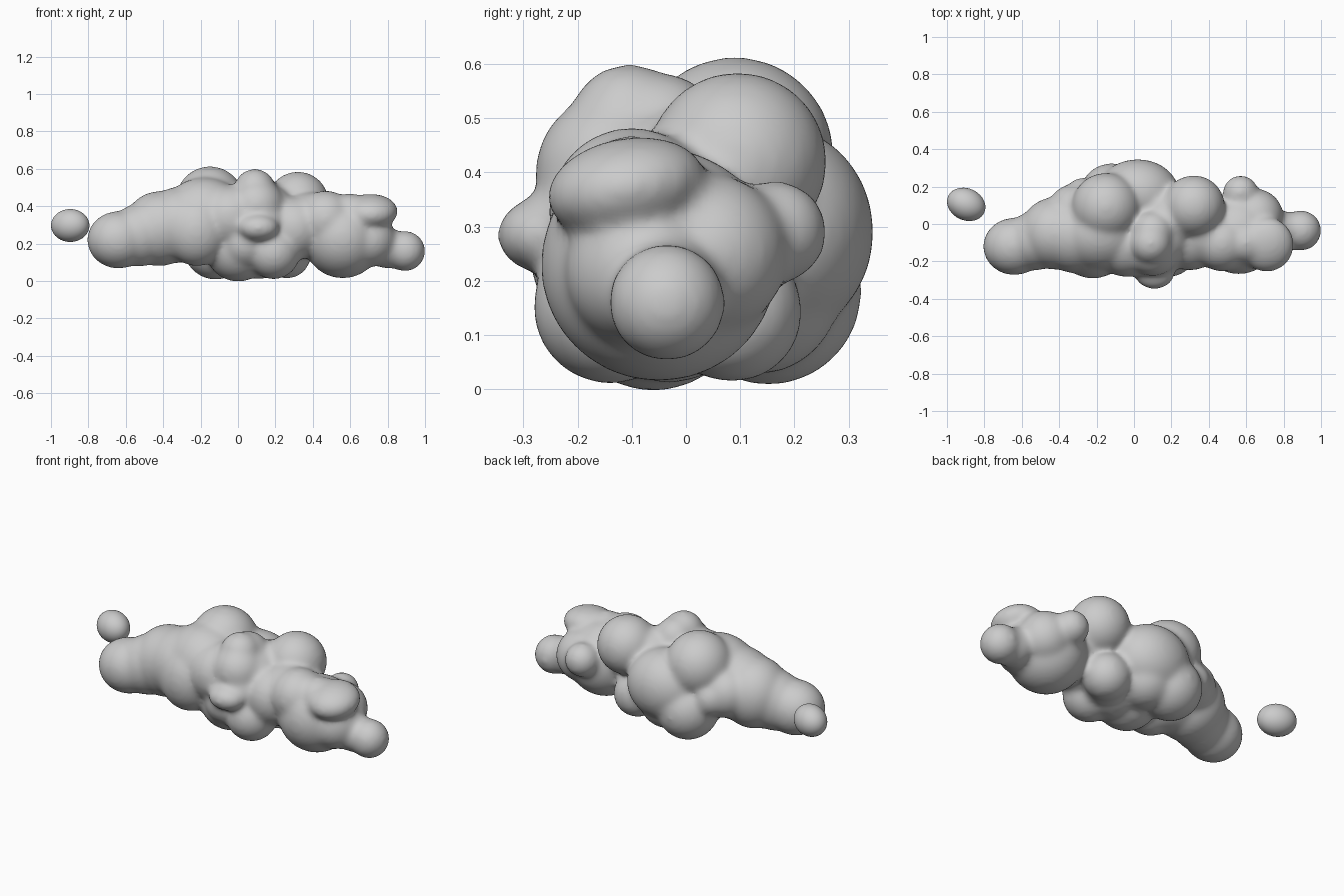
import bpy, bmesh
from math import radians
from mathutils import Matrix, Euler

cube = bpy.data.objects.get("Cube")
if cube:
    bpy.data.objects.remove(cube, do_unlink=True)

grey = bpy.data.materials.new("soft grey")
grey.use_nodes = True
grey.diffuse_color = (0.6, 0.6, 0.6, 1)
grey.node_tree.nodes["Principled BSDF"].inputs["Base Color"].default_value = (0.6, 0.6, 0.6, 1)

PAD = 0.004  # makes up for the shrinkage of the softening


def puff(bm, centre, radii, turn=(0, 0, 0), pad=PAD):
    """Add one ellipsoid puff; a single radius makes a ball."""
    if not isinstance(radii, tuple):
        radii = (radii,) * 3
    rot = Euler([radians(a) for a in turn]).to_matrix().to_4x4()
    size = Matrix.Diagonal([r + pad for r in radii] + [1])
    bmesh.ops.create_icosphere(bm, subdivisions=4, radius=1,
                               matrix=Matrix.Translation(centre) @ rot @ size)


def finish(name, bm, blend):
    """Make the object; blending fuses the puffs with soft creases."""
    mesh = bpy.data.meshes.new(name)
    bm.to_mesh(mesh)
    bm.free()
    mesh.materials.append(grey)
    mesh.shade_smooth()
    ob = bpy.data.objects.new(name, mesh)
    bpy.context.collection.objects.link(ob)
    if blend:
        fuse = ob.modifiers.new("fuse", 'REMESH')
        fuse.mode = 'VOXEL'
        fuse.voxel_size = 0.012
        fuse.use_smooth_shade = True
        soften = ob.modifiers.new("soften", 'SMOOTH')
        soften.factor = 0.5
        soften.iterations = 28


cloud = bmesh.new()
# Tapering tail
puff(cloud, (-0.64, -0.12, 0.22), (0.163, 0.15, 0.15))
puff(cloud, (-0.53, -0.09, 0.245), (0.15, 0.155, 0.165))
puff(cloud, (-0.42, -0.05, 0.28), (0.19, 0.19, 0.197))
puff(cloud, (-0.31, -0.06, 0.3), 0.2)
puff(cloud, (-0.32, 0.07, 0.3), 0.14)
puff(cloud, (-0.27, 0.145, 0.28), 0.1)
# Broad middle
puff(cloud, (-0.18, -0.05, 0.34), (0.23, 0.2, 0.21))
puff(cloud, (-0.22, -0.14, 0.27), (0.17, 0.148, 0.187))
puff(cloud, (0.1, -0.06, 0.33), (0.22, 0.19, 0.2))
puff(cloud, (-0.04, -0.11, 0.34), 0.17)
puff(cloud, (0.02, 0.158, 0.29), (0.22, 0.185, 0.197))
puff(cloud, (0.2, 0.03, 0.36), 0.16)
# Bridge from the middle to the head end
puff(cloud, (0.3, -0.08, 0.28), 0.165)
puff(cloud, (0.38, -0.05, 0.3), 0.17)
# Puffs on top
puff(cloud, (-0.15, 0.09, 0.43), 0.18)
puff(cloud, (0.32, 0.095, 0.42), 0.162)
puff(cloud, (0.09, -0.105, 0.49), 0.107)
puff(cloud, (0.1, -0.045, 0.47), 0.11)
puff(cloud, (0.1, -0.13, 0.4), 0.145)
# Puffs underneath
puff(cloud, (-0.12, 0.152, 0.18), 0.169)
puff(cloud, (0.03, 0.13, 0.18), 0.15)
puff(cloud, (0.26, 0.085, 0.143), 0.127)
puff(cloud, (0.0, -0.06, 0.172), 0.172)
puff(cloud, (0.19, -0.14, 0.152), 0.139)
puff(cloud, (0.12, -0.03, 0.17), 0.155)
puff(cloud, (0.2, 0.02, 0.17), 0.14)
# Small puff in front, on a broad base
puff(cloud, (0.11, -0.26, 0.285), (0.105, 0.086, 0.068))
puff(cloud, (0.09, -0.19, 0.31), (0.16, 0.095, 0.11))
puff(cloud, (0.04, -0.14, 0.2), 0.13)
# Head end
puff(cloud, (0.56, -0.05, 0.23), (0.21, 0.215, 0.212))
puff(cloud, (0.47, -0.1, 0.33), 0.15)
puff(cloud, (0.6, -0.1, 0.355), 0.11)
puff(cloud, (0.65, 0.04, 0.25), 0.145)
puff(cloud, (0.7, -0.08, 0.22), 0.14)
puff(cloud, (0.71, -0.11, 0.372), (0.142, 0.145, 0.088), (11, 0, 0))
puff(cloud, (0.57, 0.165, 0.29), 0.092)
puff(cloud, (0.8, -0.04, 0.175), 0.105)
puff(cloud, (0.893, -0.035, 0.16), 0.105)
finish("cloud_body", cloud, True)

# Stray puff beyond the tail
stray = bmesh.new()
puff(stray, (-0.897, 0.105, 0.297), (0.106, 0.085, 0.088), (0, 0, -25), pad=0)
finish("stray_puff", stray, False)
